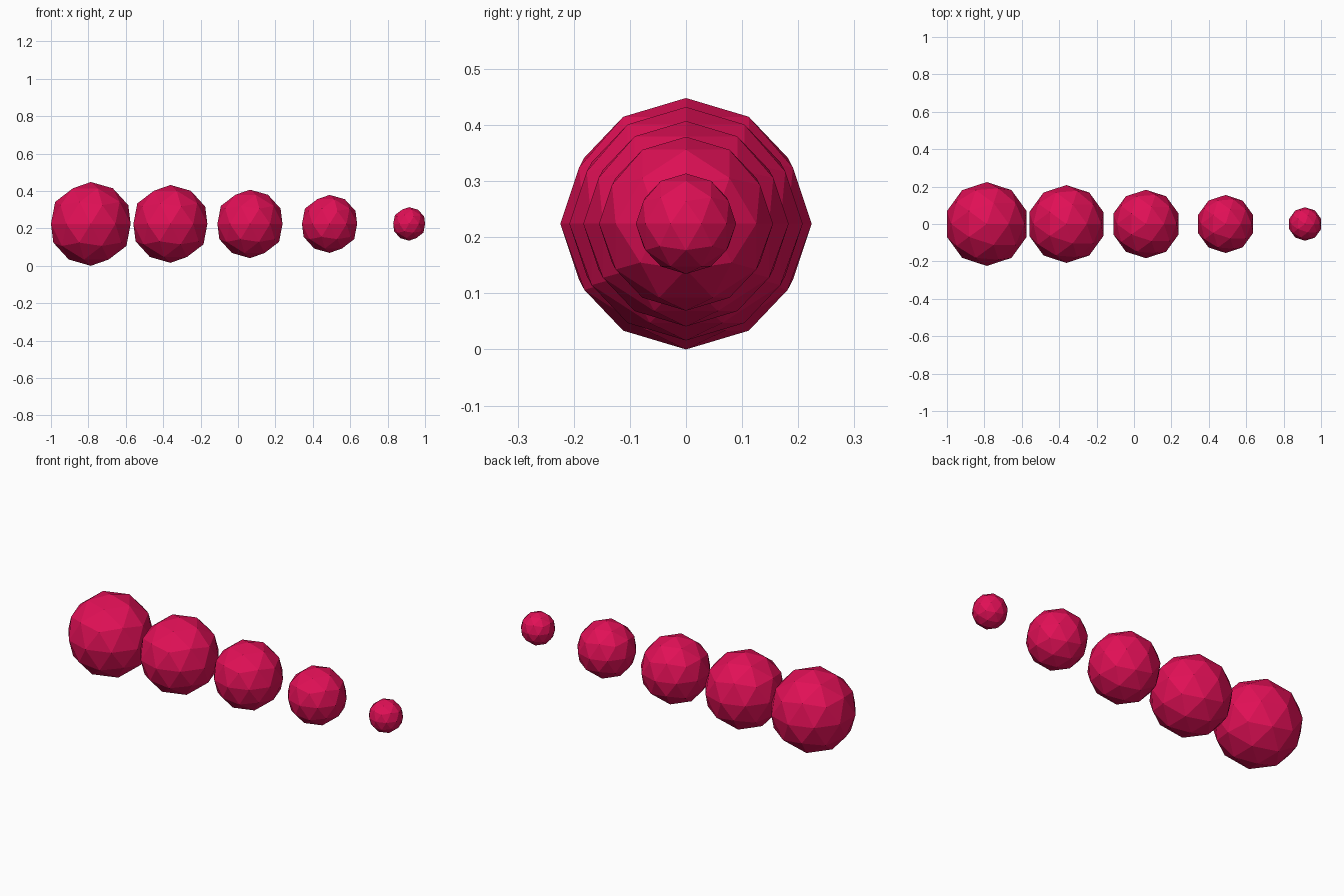
import bpy

cube = bpy.data.objects.get("Cube")
if cube:
    bpy.data.objects.remove(cube, do_unlink=True)

# Single crimson material
crimson = bpy.data.materials.new("crimson")
crimson.use_nodes = True
colour = (0.75, 0.005, 0.093, 1.0)
crimson.diffuse_color = colour
bsdf = next(n for n in crimson.node_tree.nodes if n.type == 'BSDF_PRINCIPLED')
bsdf.inputs["Base Color"].default_value = colour

# Row of evenly spaced faceted balls, shrinking towards +x
RADII = (0.224, 0.208, 0.183, 0.155, 0.0895)
NAMES = ("largest_ball", "large_ball", "middle_ball", "small_ball", "smallest_ball")
FIRST_X = -0.787
SPACING = 0.4255

for i, (name, radius) in enumerate(zip(NAMES, RADII)):
    bpy.ops.mesh.primitive_ico_sphere_add(
        subdivisions=2, radius=radius,
        location=(FIRST_X + i * SPACING, 0, RADII[0]))
    ball = bpy.context.object
    ball.name = name
    ball.data.name = name
    ball.data.materials.append(crimson)
    bpy.ops.object.shade_flat()
